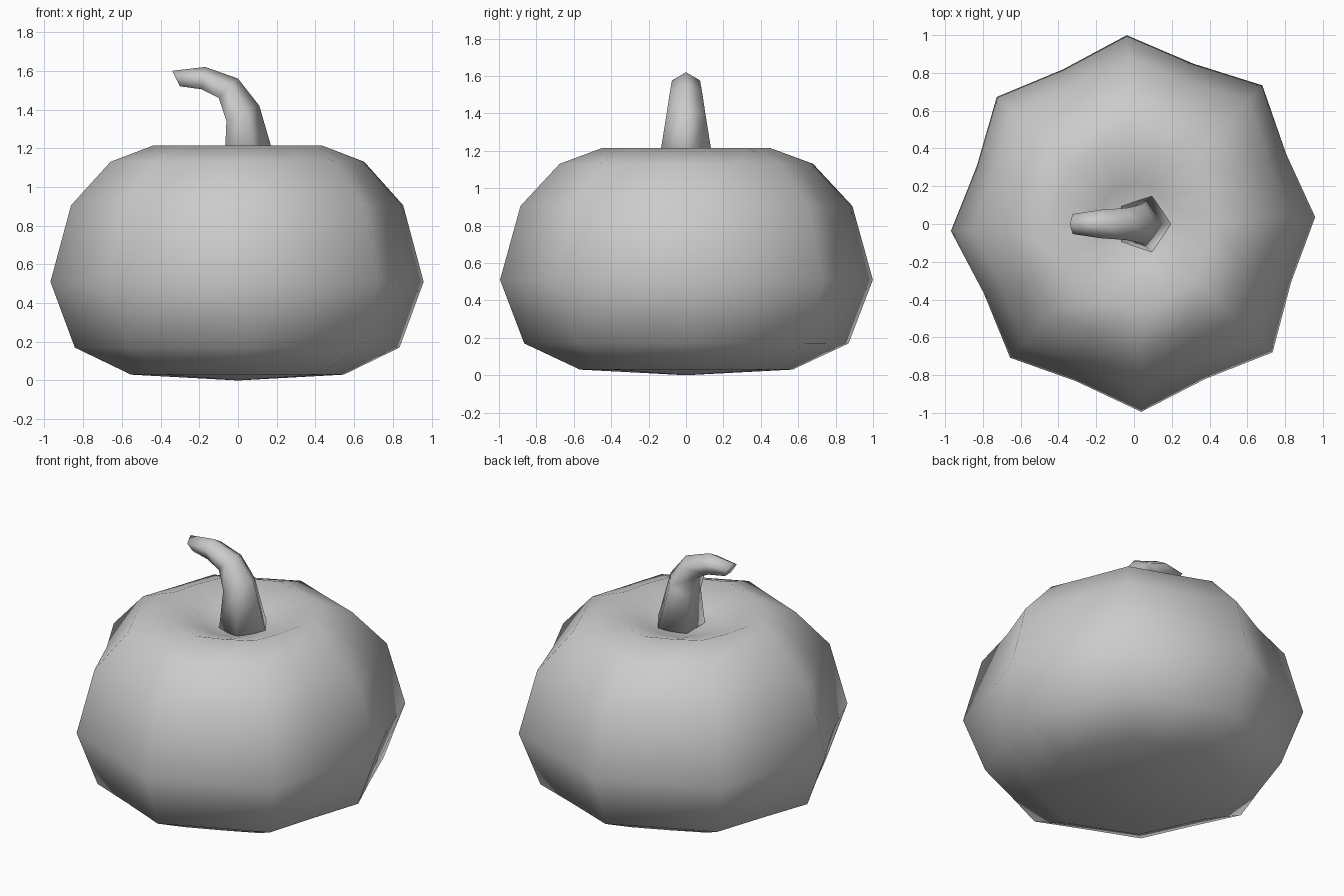
import bpy, bmesh, math
from mathutils import Vector

cube = bpy.data.objects.get("Cube")
if cube:
    bpy.data.objects.remove(cube, do_unlink=True)

grey = bpy.data.materials.new("plain_grey")
grey.use_nodes = True
COLOUR = (0.6, 0.6, 0.6, 1)
grey.diffuse_color = COLOUR
grey.node_tree.nodes["Principled BSDF"].inputs["Base Color"].default_value = COLOUR


def loft(name, rings, start=None, end=None):
    """Skin closed rings of points; close each end with a centre point or a flat cap."""
    bm = bmesh.new()
    loops = [[bm.verts.new(p) for p in ring] for ring in rings]
    n = len(loops[0])
    for low, high in zip(loops, loops[1:]):
        for i in range(n):
            j = (i + 1) % n
            bm.faces.new((low[i], low[j], high[j], high[i]))
    for loop, tip in ((loops[0], start), (loops[-1], end)):
        if tip is None:
            bm.faces.new(loop)
        else:
            centre = bm.verts.new(tip)
            for i in range(n):
                bm.faces.new((loop[i], loop[(i + 1) % n], centre))
    bmesh.ops.recalc_face_normals(bm, faces=bm.faces)
    mesh = bpy.data.meshes.new(name)
    bm.to_mesh(mesh)
    bm.free()
    mesh.materials.append(grey)
    mesh.shade_smooth()
    obj = bpy.data.objects.new(name, mesh)
    bpy.context.collection.objects.link(obj)
    return obj


# Ribbed body: eight slightly uneven lobes with shallow valleys between
LOBES = [0.96, 1.0, 1.0, 0.99, 0.97, 0.965, 0.995, 1.0]
PROFILE = [  # lobe radius, height, valley depth factor
    (0.57, 0.03, 0.93), (0.87, 0.17, 0.92), (1.0, 0.51, 0.905),
    (0.89, 0.905, 0.905), (0.68, 1.13, 0.92), (0.45, 1.215, 0.95),
    (0.21, 1.13, 1.0),
]


def body_ring(radius, z, valley):
    ring = []
    for i in range(16):
        a = math.radians(2.2 + 22.5 * i)
        k = i // 2
        lobe = LOBES[k] if i % 2 == 0 else valley * (LOBES[k] + LOBES[(k + 1) % 8]) / 2
        ring.append((radius * lobe * math.cos(a), radius * lobe * math.sin(a), z))
    return ring


loft("pumpkin_body", [body_ring(*p) for p in PROFILE], (0, 0, 0), (0, 0, 1.08))

# Bent five-sided stem: outer point, inner point (x, z) and half width of each ring
STEM = [
    ((0.2, 1.11), (-0.07, 1.11), 0.15),
    ((0.11, 1.42), (-0.06, 1.34), 0.105),
    ((0.0, 1.56), (-0.1, 1.46), 0.085),
    ((-0.17, 1.62), (-0.19, 1.505), 0.075),
    ((-0.34, 1.6), (-0.3, 1.52), 0.053),
]


def stem_ring(outer, inner, half_width):
    a = Vector((outer[0], 0, outer[1]))
    b = Vector((inner[0], 0, inner[1]))
    centre = a.lerp(b, 1 / (1 + math.cos(math.pi / 5)))
    side = Vector((0, half_width / math.sin(math.tau / 5), 0))
    return [centre + (a - centre) * math.cos(t) + side * math.sin(t)
            for t in (math.tau * i / 5 for i in range(5))]


loft("stem", [stem_ring(*s) for s in STEM])
